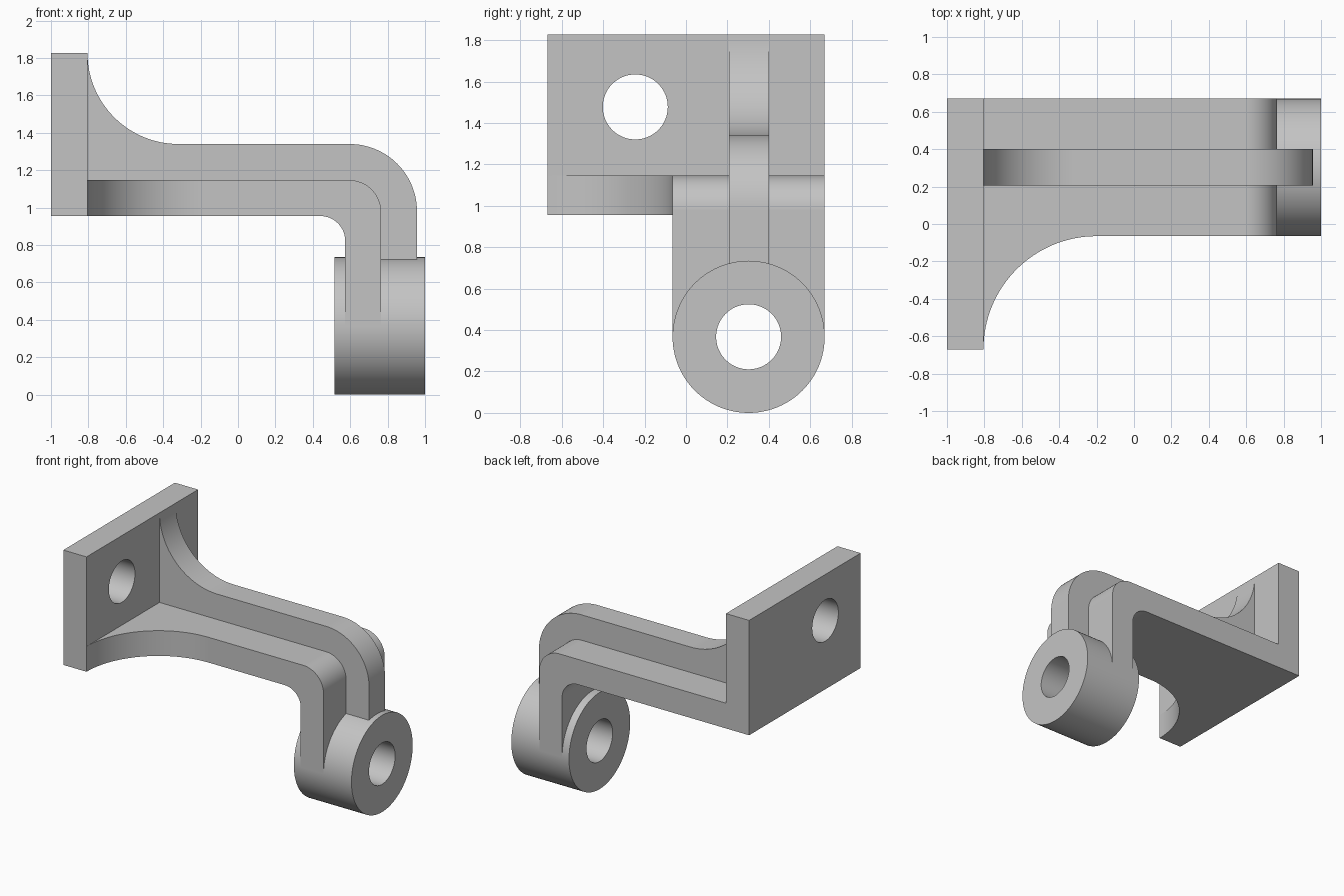
import bpy, bmesh, math
from mathutils import Vector

cube = bpy.data.objects.get("Cube")
if cube:
    bpy.data.objects.remove(cube, do_unlink=True)

# Single grey finish
grey = bpy.data.materials.new("matte_grey")
grey.use_nodes = True
colour = (0.55, 0.55, 0.55, 1)
grey.diffuse_color = colour
grey.node_tree.nodes["Principled BSDF"].inputs["Base Color"].default_value = colour

# Main dimensions
PLATE_X, BACK, SIDE = -0.805, 0.67, -0.065
BASE, ARM_TOP, RIB_TOP, PLATE_TOP = 0.955, 1.147, 1.34, 1.828
PIVOT_R = (BACK - SIDE) / 2
PIVOT = (SIDE + PIVOT_R, PIVOT_R)
HOLE_R = 0.157


def arc(cx, cy, r, start, end, steps=32):
    angles = [math.radians(start + (end - start) * i / steps) for i in range(steps + 1)]
    return [(cx + r * math.cos(a), cy + r * math.sin(a)) for a in angles]


def prism(name, outline, axis, low, high):
    """Extrude a 2D outline along an axis; the outline uses the other two axes in order."""
    bm = bmesh.new()

    def place(p):
        co = list(p)
        co.insert(axis, low)
        return Vector(co)

    face = bm.faces.new([bm.verts.new(place(p)) for p in outline])
    offset = Vector([high - low if i == axis else 0 for i in range(3)])
    new = bmesh.ops.extrude_face_region(bm, geom=[face])["geom"]
    bmesh.ops.translate(bm, vec=offset, verts=[v for v in new if isinstance(v, bmesh.types.BMVert)])
    bmesh.ops.recalc_face_normals(bm, faces=bm.faces)
    mesh = bpy.data.meshes.new(name)
    bm.to_mesh(mesh)
    bm.free()
    mesh.materials.append(grey)
    obj = bpy.data.objects.new(name, mesh)
    bpy.context.collection.objects.link(obj)
    return obj


def rod(name, centre, r, low, high):
    return prism(name, arc(*centre, r, 0, 360, 96)[:-1], 0, low, high)


def activate(obj):
    bpy.ops.object.select_all(action="DESELECT")
    obj.select_set(True)
    bpy.context.view_layer.objects.active = obj


def combine(obj, tool, operation):
    mod = obj.modifiers.new("cut", "BOOLEAN")
    mod.operation, mod.solver, mod.object = operation, "EXACT", tool
    activate(obj)
    bpy.ops.object.modifier_apply(modifier=mod.name)
    bpy.data.objects.remove(tool, do_unlink=True)


# Mounting plate with its bolt hole
plate = prism("mounting_plate", [(-BACK, BASE), (BACK, BASE), (BACK, PLATE_TOP), (-BACK, PLATE_TOP)],
              0, -1, PLATE_X)
combine(plate, rod("bolt_cutter", (-0.245, 1.478), HOLE_R, -1.2, -0.6), "DIFFERENCE")

# Bent arm: side profile trimmed by a plan outline that flares towards the plate
profile = [(PLATE_X, BASE)] + arc(0.44, 0.822, 0.133, 90, 0)
profile += [(0.573, PIVOT[1]), (0.765, PIVOT[1])]
profile += arc(0.595, ARM_TOP - 0.17, 0.17, 0, 90) + [(PLATE_X, ARM_TOP)]
arm = prism("bent_arm", profile, 1, -BACK, BACK)
flare = -BACK - SIDE
plan = [(-0.9, 1), (-0.9, -BACK)] + arc(PLATE_X - flare, -BACK, -flare, 180, 90) + [(1, SIDE), (1, 1)]
combine(arm, prism("plan_trim", plan, 2, 0, 2), "INTERSECT")
combine(arm, rod("arm_clearance", PIVOT, 0.2, 0.4, 0.9), "DIFFERENCE")

# Stiffening rib following the arm, curving up the plate and down to the boss
fillet = PLATE_TOP - RIB_TOP
outline = arc(PLATE_X + fillet, PLATE_TOP, fillet, 180, 270)
outline += arc(0.597, RIB_TOP - 0.36, 0.36, 90, 0) + [(0.957, 0.62), (0.765, 0.62)]
outline += arc(0.595, ARM_TOP - 0.17, 0.17, 0, 90) + [(PLATE_X, ARM_TOP)]
rib = prism("stiffening_rib", outline, 1, 0.207, 0.4)

# Pivot boss with its bore
boss = rod("pivot_boss", PIVOT, PIVOT_R, 0.515, 1)
combine(boss, rod("bore_cutter", PIVOT, HOLE_R, 0.3, 1.2), "DIFFERENCE")

# Smooth curves, crisp edges, flat planes
for part in (plate, arm, rib, boss):
    activate(part)
    bpy.ops.object.shade_smooth_by_angle(angle=math.radians(30))
    weighted = part.modifiers.new("even_shading", "WEIGHTED_NORMAL")
    weighted.keep_sharp = True
